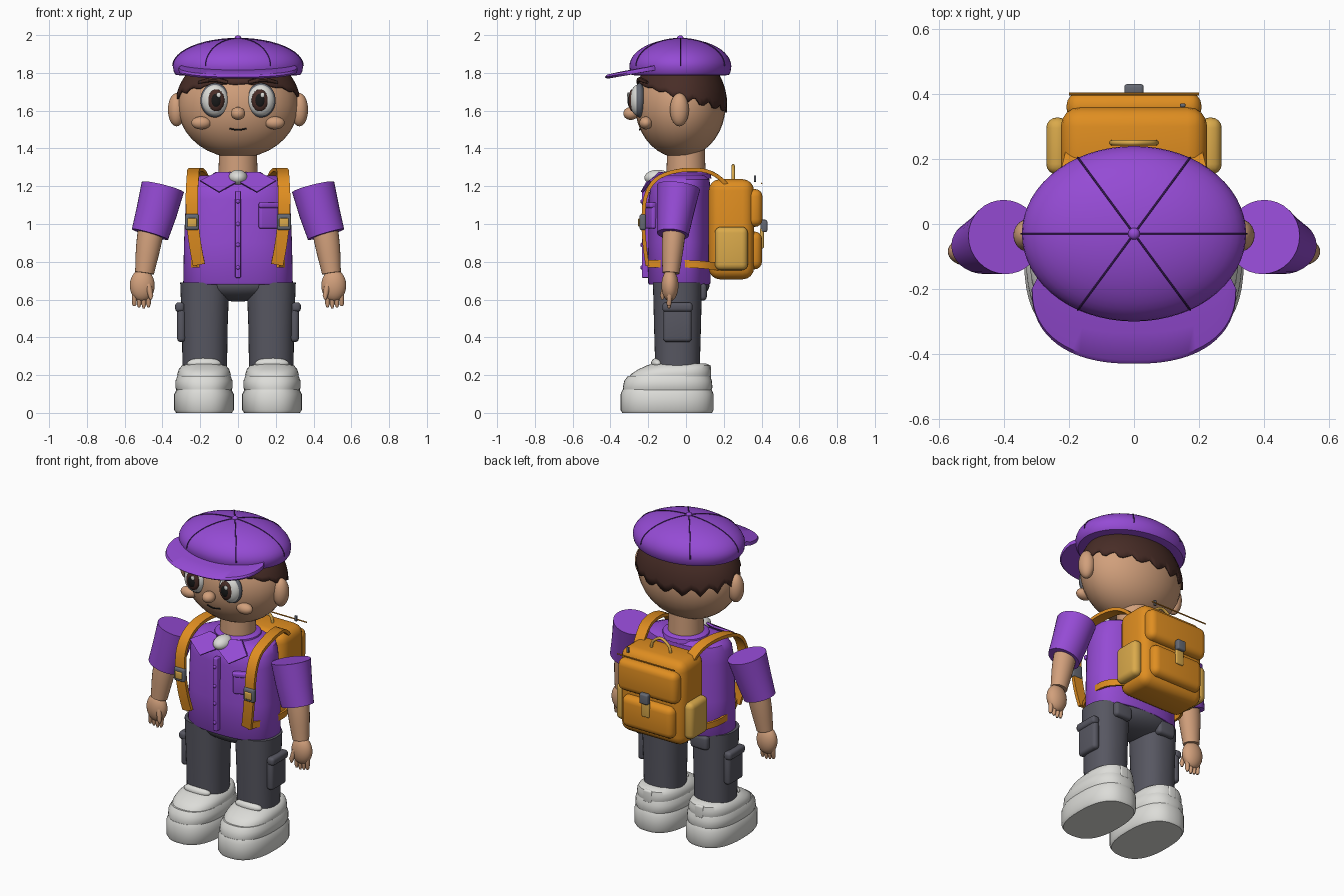
import bpy, bmesh
from math import sin, cos, pi, radians
from mathutils import Vector, Matrix

old = bpy.data.objects.get("Cube")
if old:
    bpy.data.objects.remove(old, do_unlink=True)

COLOURS = {
    "skin": (.64, .35, .20), "hair_brown": (.065, .026, .02), "purple": (.30, .07, .66),
    "seam_purple": (.07, .02, .16), "orange": (.74, .27, .015), "tan": (.70, .40, .07),
    "charcoal": (.095, .095, .12), "off_white": (.72, .72, .69), "black": (.01, .01, .01),
    "buckle_grey": (.13, .14, .17)}
MATS = {}
for key, rgb in COLOURS.items():
    m = bpy.data.materials.new(key)
    m.use_nodes = True
    m.diffuse_color = (*rgb, 1)
    bsdf = next(n for n in m.node_tree.nodes if n.type == 'BSDF_PRINCIPLED')
    bsdf.inputs["Base Color"].default_value = (*rgb, 1)
    MATS[key] = m


def finish(name, bm, mat):
    bmesh.ops.recalc_face_normals(bm, faces=bm.faces)
    for f in bm.faces:
        f.smooth = True
    me = bpy.data.meshes.new(name)
    bm.to_mesh(me)
    bm.free()
    me.set_sharp_from_angle(angle=radians(40))
    me.materials.append(MATS[mat])
    ob = bpy.data.objects.new(name, me)
    bpy.context.collection.objects.link(ob)
    return ob


def skin(name, rings, mat, caps=True):
    """Bridge closed rings of points into one surface."""
    bm = bmesh.new()
    rows = [[bm.verts.new(p) for p in r] for r in rings]
    n = len(rows[0])
    for a, b in zip(rows, rows[1:]):
        for i in range(n):
            bm.faces.new((a[i], a[(i + 1) % n], b[(i + 1) % n], b[i]))
    if caps:
        bm.faces.new(rows[0])
        bm.faces.new(rows[-1])
    return finish(name, bm, mat)


def power(v, e):
    return abs(v) ** e * (1 if v >= 0 else -1)


def loft(name, sections, mat, x=0, p=2, n=40):
    """Stack horizontal rounded outlines: (z, centre y, half width, half depth)."""
    rings = []
    for z, cy, rx, ry in sections:
        angles = [2 * pi * i / n for i in range(n)]
        rings.append([(x + rx * power(cos(a), 2 / p), cy + ry * power(sin(a), 2 / p), z) for a in angles])
    return skin(name, rings, mat)


def sweep(name, points, mat, n=16, ref=(1, 0, 0), steps=1):
    """Carry an ellipse (or rectangle when n is 4) along points (x, y, z, ru, rv)."""
    pts = [Vector(p) for p in points]
    ext = [pts[0] * 2 - pts[1]] + pts + [pts[-1] * 2 - pts[-2]]
    path = []
    for a, b, c, d in zip(ext, ext[1:], ext[2:], ext[3:]):
        for s in range(steps):
            t = s / steps
            path.append((b * 2 + (c - a) * t + (a * 2 - b * 5 + c * 4 - d) * t * t
                         + (b * 3 - a - c * 3 + d) * t ** 3) / 2)
    path.append(pts[-1])
    k, phase = (2 ** .5, pi / 4) if n == 4 else (1, 0)
    rings = []
    for i, p in enumerate(path):
        t = (path[min(i + 1, len(path) - 1)].to_3d() - path[max(i - 1, 0)].to_3d()).normalized()
        u = Vector(ref)
        u = (u - t * u.dot(t)).normalized()
        v = t.cross(u)
        angles = [phase + 2 * pi * j / n for j in range(n)]
        rings.append([p.to_3d() + u * (k * p[3] * cos(a)) + v * (k * p[4] * sin(a)) for a in angles])
    return skin(name, rings, mat)


def ball(name, loc, r, mat):
    bm = bmesh.new()
    bmesh.ops.create_uvsphere(bm, u_segments=32, v_segments=18, radius=1,
                              matrix=Matrix.Translation(loc) @ Matrix.Diagonal((*r, 1)))
    return finish(name, bm, mat)


def box(name, loc, size, mat, bevel=.01, turn=0):
    bm = bmesh.new()
    bmesh.ops.create_cube(bm, size=1, matrix=Matrix.Diagonal((*size, 1)))
    bmesh.ops.bevel(bm, geom=bm.edges[:], offset=bevel, segments=4, profile=.5, affect='EDGES')
    bm.transform(Matrix.Translation(loc) @ Matrix.Rotation(turn, 4, 'Z'))
    return finish(name, bm, mat)


# Head and face
ball("head", (0, -.03, 1.63), (.32, .24, .28), "skin")
ball("nose", (0, -.292, 1.585), (.038, .04, .034), "skin")
sweep("mouth", [(-.045, -.243, 1.505, .004, .004), (0, -.246, 1.498, .004, .004),
                (.045, -.243, 1.505, .004, .004)], "black", 8, (0, 1, 0), 4)
loft("neck", [(1.2, 0, .105, .105), (1.4, 0, .1, .1)], "skin")

# Hair shell with a jagged hem
N, hair = 72, []
for row in range(7):
    ring = []
    for i in range(N):
        a = 2 * pi * i / N
        front = -sin(a)
        tooth = (0, .55, 1, .35)[i % 4] * (.028 - .022 * front) * (1 + .4 * sin(i * 1.7))
        low = 1.685 + .06 * front - tooth
        z = 1.85 + (low - 1.85) * row / 6
        r = 1.035 * max(0, 1 - ((z - 1.63) / .29) ** 2) ** .5
        ring.append((.32 * r * cos(a), -.03 + .24 * r * sin(a), z))
    hair.append(ring)
shell = skin("hair", hair, "hair_brown", caps=False)
solid = shell.modifiers.new("thickness", 'SOLIDIFY')
solid.thickness = .012

# Cap: dome, panel seams, button and brim
dome = [(.9, 1.787), (.955, 1.79), (.985, 1.805), (1, 1.835)]
dome += [(cos(t * pi / 24), 1.835 + .147 * sin(t * pi / 24)) for t in range(1, 12)] + [(.02, 1.982)]
loft("cap_dome", [(z, -.03, .345 * r, .27 * r) for r, z in dome], "purple", n=60)
for i in range(6):
    a = i * pi / 3
    seam = [(.346 * r * cos(a), -.03 + .271 * r * sin(a), z + .001, .003, .003) for r, z in dome[3:]]
    sweep("cap_seam", seam, "seam_purple", 6, (-sin(a), cos(a), 0))
ball("cap_button", (0, -.03, 1.984), (.018, .018, .014), "purple")
brim = []
for i in range(33):
    a = pi * i / 32
    c, s = power(cos(a), .85), sin(a) ** .85
    ring = []
    for t, dz in ((0, .012), (.5, .014), (.94, .011), (1, 0), (.94, -.011), (.5, -.012), (0, -.012)):
        x = (.29 + .025 * t) * c
        y = -.15 - .05 * t - (.09 + .14 * t) * s
        ring.append((x, y, 1.778 + (y + .43) * .18 + dz))
    brim.append(ring)
skin("cap_brim", brim, "purple")

# Shirt
loft("shirt_body", [(.68, -.035, .283, .16), (.69, -.035, .29, .166), (.9, -.035, .286, .165),
                    (1.13, -.035, .276, .163), (1.2, -.03, .268, .157), (1.235, -.02, .25, .145),
                    (1.256, -.01, .2, .115)], "purple", p=2.4, n=56)
loft("shirt_neckband", [(1.24, 0, .14, .135), (1.265, 0, .135, .13), (1.275, 0, .12, .115)], "purple")
ball("undershirt", (0, -.15, 1.245), (.05, .07, .042), "off_white")
box("shirt_placket", (0, -.213, .945), (.03, .04, .46), "purple", .006)
for z in (.77, .89, 1.0, 1.12):
    ball("shirt_button", (0, -.234, z), (.011, .008, .011), "purple")
box("chest_pocket", (.16, -.186, 1.045), (.105, .03, .14), "purple", .012, radians(22))
box("pocket_flap", (.163, -.196, 1.1), (.11, .03, .03), "purple", .01, radians(22))

# Trousers pelvis
ball("trouser_pelvis", (0, -.025, .68), (.28, .15, .09), "charcoal")

for s, side in ((1, "left"), (-1, "right")):
    # Face details
    ball(side + "_ear", (s * .325, -.035, 1.605), (.046, .05, .088), "skin")
    ball(side + "_cheek", (s * .195, -.212, 1.535), (.052, .035, .034), "skin")
    ball(side + "_eye_rim", (s * .122, -.246, 1.655), (.077, .034, .091), "buckle_grey")
    ball(side + "_eye", (s * .122, -.252, 1.655), (.07, .046, .083), "off_white")
    ball(side + "_iris", (s * .116, -.285, 1.655), (.044, .02, .058), "hair_brown")
    ball(side + "_pupil", (s * .116, -.296, 1.655), (.027, .014, .037), "black")
    ball(side + "_eye_glint", (s * .116 + .014, -.306, 1.683), (.012, .006, .014), "off_white")
    sweep(side + "_eyebrow", [(s * .055, -.255, 1.75, .008, .01), (s * .13, -.245, 1.765, .012, .013),
                              (s * .21, -.205, 1.75, .006, .008)], "hair_brown", 8, (0, 1, 0), 4)

    # Collar flap
    bm = bmesh.new()
    pts = [(.012, -.2, 1.215), (.1, -.228, 1.165), (.2, -.185, 1.225), (.11, -.11, 1.27), (.05, -.13, 1.27)]
    vs = [bm.verts.new((s * x, y, z)) for x, y, z in pts]
    bm.faces.new(vs)
    ext = bmesh.ops.extrude_face_region(bm, geom=bm.faces[:])
    bmesh.ops.translate(bm, vec=(0, -.012, .006),
                        verts=[g for g in ext["geom"] if isinstance(g, bmesh.types.BMVert)])
    finish(side + "_collar_flap", bm, "purple")

    # Arm and hand
    sweep(side + "_sleeve", [(s * .398, -.04, 1.195, .115, .115), (s * .432, -.057, 1.06, .108, .098),
                             (s * .466, -.07, .945, .1, .084)], "purple", 32)
    sweep(side + "_forearm", [(s * .455, -.06, 1.0, .07, .062), (s * .475, -.07, .88, .065, .058),
                              (s * .495, -.08, .74, .05, .045)], "skin", 24, steps=3)
    ball(side + "_palm", (s * .507, -.085, .675), (.066, .045, .085), "skin")
    for i in range(4):
        x = s * (.472 + .025 * i)
        sweep(side + "_finger", [(x, -.085, .65, .014, .016), (x + s * .002, -.09, .575, .012, .013),
                                 (x + s * .002, -.09, .553 + .006 * abs(i - 1), .006, .006)], "skin", 10)
    sweep(side + "_thumb", [(s * .475, -.11, .68, .016, .016), (s * .462, -.125, .62, .014, .013),
                            (s * .462, -.124, .6, .006, .006)], "skin", 10)

    # Leg with pockets
    loft(side + "_trouser_leg", [(.24, -.045, .118, .118), (.45, -.045, .121, .124), (.69, -.045, .13, .13)],
         "charcoal", s * .176, 2.3)
    box(side + "_cargo_pocket", (s * .3, -.045, .475), (.045, .15, .2), "charcoal", .02)
    box(side + "_cargo_flap", (s * .308, -.045, .56), (.05, .16, .05), "charcoal", .018)
    box(side + "_back_pocket", (s * .16, .085, .64), (.12, .05, .09), "charcoal", .02)

    # Shoe
    x = s * .18
    loft(side + "_shoe_sole", [(0, -.1, .148, .238), (.015, -.1, .158, .246), (.1, -.1, .158, .246),
                               (.125, -.1, .145, .235)], "off_white", x, 2.5)
    loft(side + "_shoe_midsole", [(.11, -.1, .142, .232), (.135, -.097, .152, .237), (.17, -.095, .152, .232),
                                  (.195, -.09, .14, .218)], "off_white", x, 2.5)
    loft(side + "_shoe_upper", [(.18, -.088, .137, .215), (.205, -.08, .142, .212), (.23, -.062, .134, .192),
                                (.25, -.042, .118, .168), (.262, -.035, .09, .14)], "off_white", x, 2.5)
    ball(side + "_shoe_tongue", (x, -.15, .262), (.09, .035, .03), "off_white")
    box(side + "_heel_tab", (x, .118, .215), (.06, .03, .08), "off_white", .012)

    # Backpack strap, buckle and side pocket
    sweep(side + "_shoulder_strap", [
        (s * .17, .25, 1.17, .032, .01), (s * .19, .17, 1.25, .032, .01), (s * .215, .08, 1.285, .032, .01),
        (s * .235, -.05, 1.28, .032, .01), (s * .24, -.16, 1.235, .032, .01), (s * .245, -.215, 1.14, .032, .01),
        (s * .24, -.225, 1.0, .032, .01), (s * .225, -.218, .88, .032, .01), (s * .207, -.205, .785, .032, .01)],
        "orange", 4, steps=4)
    sweep(side + "_lower_strap", [(s * .2, .2, .77, .007, .02), (s * .275, .08, .785, .007, .02),
                                  (s * .27, -.06, .79, .007, .02), (s * .21, -.2, .79, .007, .02)],
          "orange", 4, steps=4)
    box(side + "_strap_buckle", (s * .243, -.228, 1.01), (.075, .035, .085), "buckle_grey", .012)
    box(side + "_buckle_insert", (s * .243, -.243, 1.008), (.05, .02, .045), "tan", .006)
    box(side + "_bag_side_pocket", (s * .235, .24, .87), (.07, .175, .23), "tan", .032)

# Backpack
box("bag_body", (0, .24, .972), (.45, .24, .53), "orange", .06)
box("bag_upper_pocket", (0, .36, 1.085), (.415, .09, .2), "orange", .04)
box("bag_lower_pocket", (0, .36, .86), (.36, .085, .2), "orange", .04)
box("bag_clasp_strap", (0, .402, .925), (.055, .02, .11), "tan", .008)
box("bag_clasp", (0, .413, .99), (.06, .035, .065), "buckle_grey", .01)
box("bag_zip_pull", (.15, .365, 1.24), (.016, .012, .035), "buckle_grey", .004)
sweep("bag_zip", [(-.2, .4, 1.215, .004, .004), (.2, .4, 1.215, .004, .004)], "orange", 8, (0, 1, 0))
sweep("bag_handle", [(-.07, .25, 1.22, .009, .009), (-.055, .25, 1.275, .009, .009), (0, .25, 1.308, .009, .009),
                     (.055, .25, 1.275, .009, .009), (.07, .25, 1.22, .009, .009)],
      "tan", 10, (0, 1, 0), 5)
